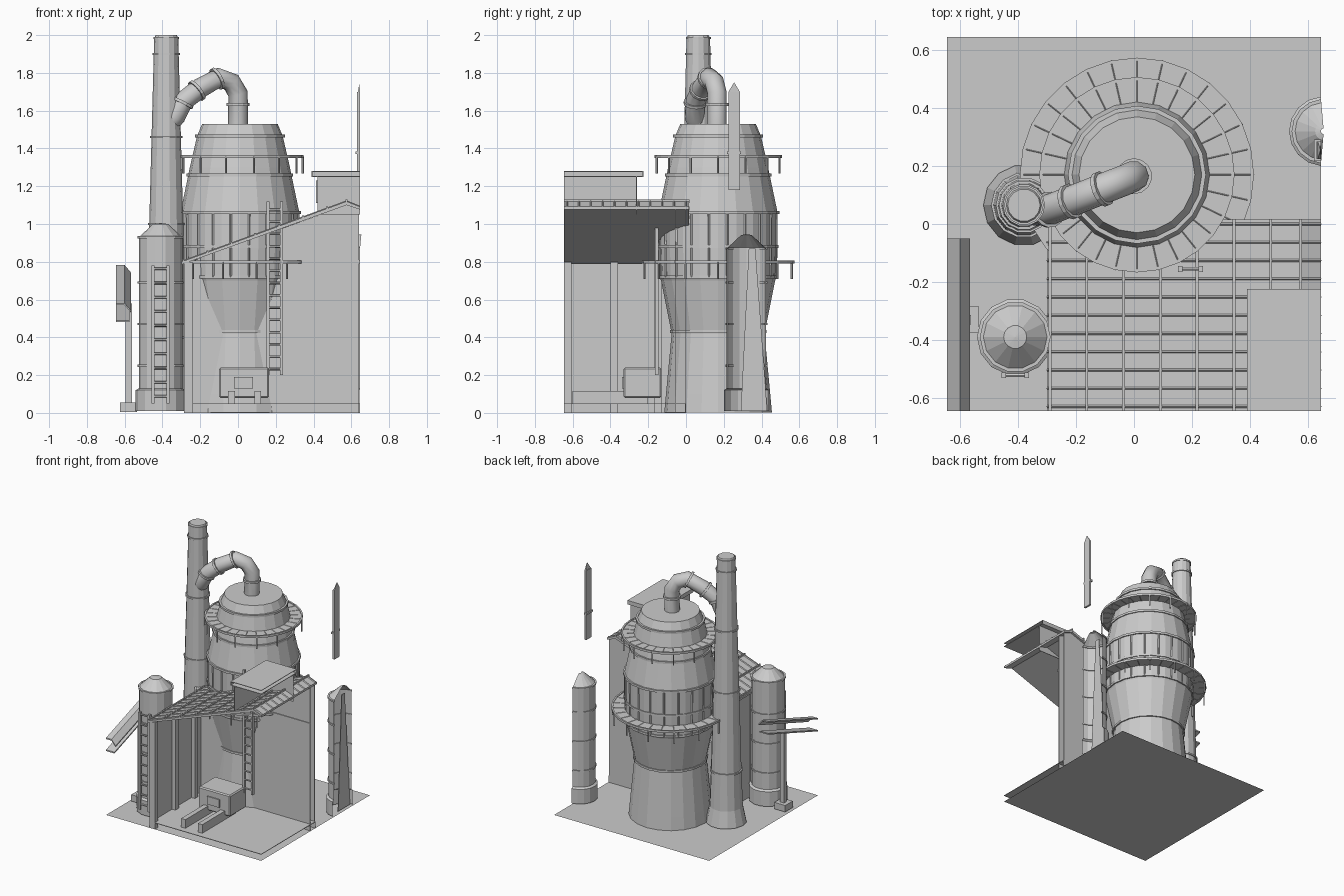
import bpy, bmesh
from math import pi, cos, sin, radians
from mathutils import Vector, Matrix

cube = bpy.data.objects.get("Cube")
if cube:
    bpy.data.objects.remove(cube)

grey = bpy.data.materials.new("plain_grey")
grey.use_nodes = True
GREY = (0.6, 0.6, 0.6, 1)
grey.diffuse_color = GREY
grey.node_tree.nodes["Principled BSDF"].inputs["Base Color"].default_value = GREY


def finish(name, bm):
    bmesh.ops.remove_doubles(bm, verts=bm.verts, dist=0.0001)
    bmesh.ops.recalc_face_normals(bm, faces=bm.faces)
    mesh = bpy.data.meshes.new(name)
    bm.to_mesh(mesh)
    bm.free()
    mesh.materials.append(grey)
    ob = bpy.data.objects.new(name, mesh)
    bpy.context.collection.objects.link(ob)
    return ob


def add_box(bm, x, y, z):
    lo, hi = Vector((x[0], y[0], z[0])), Vector((x[1], y[1], z[1]))
    m = Matrix.Translation((lo + hi) / 2) @ Matrix.Diagonal((hi - lo).to_4d())
    bmesh.ops.create_cube(bm, size=1, matrix=m)


def box(name, *spans):
    bm = bmesh.new()
    add_box(bm, *spans)
    return finish(name, bm)


def add_rod(bm, a, b, r=0.006, sides=6):
    a, b = Vector(a), Vector(b)
    d = b - a
    m = Matrix.Translation((a + b) / 2) @ d.to_track_quat("Z", "Y").to_matrix().to_4x4()
    bmesh.ops.create_cone(bm, cap_ends=True, segments=sides, radius1=r, radius2=r,
                          depth=d.length, matrix=m)


def add_lathe(bm, centre, profile, sides=20, start=0, sweep=360, closed=False):
    rows = []
    for i in range(sides + 1):
        a = radians(start + sweep * i / sides)
        rows.append([bm.verts.new((centre[0] + r * cos(a), centre[1] + r * sin(a), z))
                     for r, z in profile])
    n = len(profile)
    for p, q in zip(rows, rows[1:]):
        for j in range(n if closed else n - 1):
            k = (j + 1) % n
            bm.faces.new((p[j], q[j], q[k], p[k]))


def lathe(name, centre, profile, **kw):
    bm = bmesh.new()
    add_lathe(bm, centre, profile, **kw)
    return finish(name, bm)


def add_band(bm, centre, r0, r1, z, t, **kw):
    add_lathe(bm, centre, [(r0, z - t), (r1, z - t), (r1, z + t), (r0, z + t)], closed=True, **kw)


def bands(name, centre, levels, t=0.006, **kw):
    bm = bmesh.new()
    for r, z in levels:
        add_band(bm, centre, r - t, r + t, z, t, **kw)
    return finish(name, bm)


def prism(name, outline, y0, y1):
    bm = bmesh.new()
    face = bm.faces.new([bm.verts.new((x, y0, z)) for x, z in outline])
    ext = bmesh.ops.extrude_face_region(bm, geom=[face])["geom"]
    bmesh.ops.translate(bm, vec=(0, y1 - y0, 0),
                        verts=[v for v in ext if isinstance(v, bmesh.types.BMVert)])
    return finish(name, bm)


def ladder(name, x0, x1, y, z0, z1, step):
    bm = bmesh.new()
    for x in (x0, x1):
        add_box(bm, (x - 0.008, x + 0.008), (y - 0.01, y + 0.01), (z0, z1))
    z = z0 + step / 2
    while z < z1:
        add_rod(bm, (x0, y, z), (x1, y, z), 0.007)
        z += step
    return finish(name, bm)


E = 0.645  # half width of the site

# Ground sheet, and shed floor open at the site edges
bm = bmesh.new()
bmesh.ops.create_grid(bm, x_segments=1, y_segments=1, size=E)
finish("ground", bm)
bm = bmesh.new()
add_box(bm, (-0.28, E), (-E, 0), (0.046, 0.05))
add_box(bm, (-0.28, -0.276), (-E, 0), (0, 0.05))
add_box(bm, (-0.28, E), (-0.004, 0), (0, 0.05))
finish("shed_floor", bm)

# Furnace
F = (0.01, 0.17)
lathe("furnace_body", F, [(0, 0.002), (0.285, 0.002), (0.276, 0.1), (0.246, 0.42), (0.25, 0.44),
                          (0.302, 0.7), (0.31, 0.72), (0.315, 0.88), (0.315, 1.06),
                          (0.275, 1.25), (0.265, 1.3), (0.228, 1.46), (0.225, 1.47),
                          (0.2, 1.53), (0, 1.53)])
bands("furnace_bands", F, [(0.248, 0.43), (0.308, 0.72), (0.313, 0.88),
                           (0.316, 1.06), (0.274, 1.26), (0.23, 1.465)], t=0.008)
bm = bmesh.new()
for i in range(20):
    a = 2 * pi * (i + 0.5) / 20
    d = Vector((cos(a), sin(a), 0))
    c = Vector((*F, 0))
    add_rod(bm, c + d * 0.309 + Vector((0, 0, 0.72)), c + d * 0.313 + Vector((0, 0, 1.06)), 0.006, 4)
finish("furnace_ribs", bm)

# Round galleries with raised joints, an edge rim and hanging posts
for name, r, inner, z in (("lower_gallery", 0.4, 0.3, 0.8), ("upper_gallery", 0.333, 0.245, 1.357)):
    bm = bmesh.new()
    add_band(bm, F, inner, r, z, 0.003, sides=28)
    add_band(bm, F, r - 0.008, r + 0.004, z, 0.008, sides=28)
    for i in range(28):
        a = 2 * pi * i / 28
        d = Vector((cos(a), sin(a), 0))
        c = Vector((*F, z))
        add_rod(bm, c + d * inner, c + d * r, 0.005, 4)
        if i % 2 == 0:
            add_rod(bm, c + d * r, c + d * r - Vector((0, 0, 0.09)), 0.006, 4)
    finish(name, bm)
ladder("furnace_ladder", 0.16, 0.23, -0.155, 0.2, 1.12, 0.065)

# Tall chimney
C = (-0.38, 0.065)
lathe("chimney", C, [(0, 0.01), (0.14, 0.01), (0.115, 0.13), (0.105, 0.4), (0.09, 1.0),
                     (0.066, 1.9), (0.064, 1.985), (0.056, 2.0), (0, 2.0)], sides=14)
bands("chimney_bands", C, [(0.107, 0.4), (0.091, 1.0), (0.08, 1.46), (0.067, 1.9), (0.062, 1.985)],
      sides=14)

# Bent gas pipe
path = [Vector(p) for p in ((0.0, 0.165, 1.5), (0.0, 0.165, 1.69), (-0.035, 0.15, 1.75),
                            (-0.1, 0.125, 1.775), (-0.2, 0.085, 1.72), (-0.29, 0.05, 1.65),
                            (-0.33, 0.045, 1.57), (-0.37, 0.06, 1.53))]
curve = bpy.data.curves.new("gas_pipe", "CURVE")
curve.dimensions = "3D"
curve.bevel_depth = 0.053
curve.bevel_resolution = 3
curve.use_fill_caps = True
spline = curve.splines.new("POLY")
spline.points.add(len(path) - 1)
for point, co in zip(spline.points, path):
    point.co = (*co, 1)
curve.materials.append(grey)
bpy.context.collection.objects.link(bpy.data.objects.new("gas_pipe", curve))
bm = bmesh.new()
for i, t in ((0, 0.7), (3, 0.1), (4, 0.2), (5, 0.1)):
    d = (path[i + 1] - path[i]).normalized()
    p = path[i].lerp(path[i + 1], t)
    add_rod(bm, p - d * 0.008, p + d * 0.008, 0.062, 14)
finish("gas_pipe_collars", bm)

# Front tank with ladder
T = (-0.41, -0.39)
lathe("front_tank", T, [(0, 0.01), (0.132, 0.01), (0.132, 0.12), (0.115, 0.13), (0.115, 0.93),
                        (0.04, 1.0), (0, 1.005)], sides=14)
bands("front_tank_bands", T, [(0.116, z) for z in (0.25, 0.47, 0.69, 0.93)], sides=14)
ladder("front_tank_ladder", -0.45, -0.37, -0.522, 0.05, 0.78, 0.075)

# Rear half tank and stack slices, open towards the site edge
R = (0.655, 0.32)
half = dict(sides=8, start=95, sweep=170)
lathe("rear_half_tank", R, [(0.12, 0.01), (0.12, 0.12), (0.105, 0.13), (0.105, 0.87),
                            (0.03, 0.94), (0.01, 0.945)], **half)
bands("rear_tank_bands", R, [(0.105, z) for z in (0.25, 0.47, 0.69, 0.87)], **half)
stack = box("rear_stack_slice", (0.625, 0.63), (0.29, 0.43), (0.01, 0.87))
for v in stack.data.vertices:
    if v.co.z > 0.5:
        v.co.y = 0.35 + (v.co.y - 0.36) * 0.25
box("upper_stack_slice", (0.63, E), (0.225, 0.285), (1.18, 1.7))
tip = box("upper_stack_tip", (0.634, E), (0.225, 0.285), (1.7, 1.75))
for v in tip.data.vertices:
    if v.co.z > 1.72:
        v.co.y, v.co.x = 0.255, E - 0.001
box("upper_stack_band", (0.622, E), (0.218, 0.292), (1.37, 1.385))

# Hollow shed back wall, left wall with posts, and beam
gable = [(-0.28, 0), (0.64, 0), (0.64, 1.08), (0.575, 1.1), (-0.28, 0.79)]
prism("shed_back_wall_inner", gable, -0.058, -0.055)
prism("shed_back_wall_outer", gable, -0.003, 0)
box("shed_left_wall", (-0.28, -0.268), (-E, 0), (0, 0.79))
bm = bmesh.new()
for y in (-0.625, -0.38, -0.15):
    add_box(bm, (-0.285, -0.24), (y - 0.02, y + 0.02), (0, 0.8))
finish("shed_posts", bm)
box("shed_wall_beam", (0.25, E), (-0.064, -0.058), (0.79, 0.81))


# Shed roof with battens
def roof_z(x):
    return 0.8 + (x + 0.3) * 0.366 if x < 0.575 else 1.12 - (x - 0.575) * 0.4


prism("shed_roof", [(-0.3, 0.785), (-0.3, 0.8), (0.575, 1.12), (E, 1.092), (E, 1.077), (0.575, 1.1)],
      -E, 0.015)
bm = bmesh.new()
for i in range(8):
    x = min(-0.29 + 0.127 * i, 0.575)
    add_box(bm, (x - 0.005, x + 0.005), (-E, 0.018), (roof_z(x) - 0.01, roof_z(x) + 0.01))
for i in range(11):
    y = -0.63 + 0.063 * i
    for x0, x1 in ((-0.3, 0.575), (0.575, E)):
        add_rod(bm, (x0, y, roof_z(x0)), (x1, y, roof_z(x1)), 0.005, 4)
finish("roof_battens", bm)

# Roof house: left and back walls under a lipped slab, open at the site edges
bm = bmesh.new()
add_box(bm, (0.42, 0.424), (-E, -0.26), (1.05, 1.25))
add_box(bm, (0.42, E), (-0.264, -0.26), (1.05, 1.25))
finish("roof_house_walls", bm)
bm = bmesh.new()
add_box(bm, (0.39, E), (-E, -0.225), (1.276, 1.28))
add_box(bm, (0.39, E), (-E, -0.225), (1.25, 1.254))
add_box(bm, (0.39, 0.394), (-E, -0.225), (1.25, 1.28))
add_box(bm, (0.39, E), (-0.229, -0.225), (1.25, 1.28))
finish("roof_house_slab", bm)
box("roof_house_window", (0.413, 0.42), (-0.5, -0.4), (1.11, 1.23))

# Tapping machine with rails
machine = box("tapping_machine", (-0.1, 0.165), (-0.33, -0.13), (0.08, 0.24))
mod = machine.modifiers.new("chamfer", "BEVEL")
mod.width = 0.008
mod.segments = 1
box("machine_door", (-0.02, 0.08), (-0.338, -0.33), (0.13, 0.19))
bm = bmesh.new()
for x in (-0.035, 0.105):
    add_box(bm, (x - 0.018, x + 0.018), (-0.6, -0.2), (0.05, 0.115))
finish("machine_rails", bm)

# Sloping conveyor at the left edge: cover, tilted side strip and lower deck
for name, x, z, drop in (("conveyor_cover", (-E, -0.6), 0.57, 0), ("conveyor_side", (-0.6, -0.566), 0.57, 0.04),
                         ("conveyor_deck", (-E, -0.575), 0.48, 0)):
    beam = box(name, x, (-E, -0.05), (z, z + 0.01))
    for v in beam.data.vertices:
        v.co.z += (v.co.y + E) * 0.34 - (drop if v.co.x > -0.58 else 0)
bm = bmesh.new()
add_box(bm, (-0.625, -0.535), (-0.375, -0.285), (0.006, 0.055))
add_box(bm, (-0.595, -0.562), (-0.346, -0.314), (0.05, 0.58))
finish("conveyor_post", bm)
